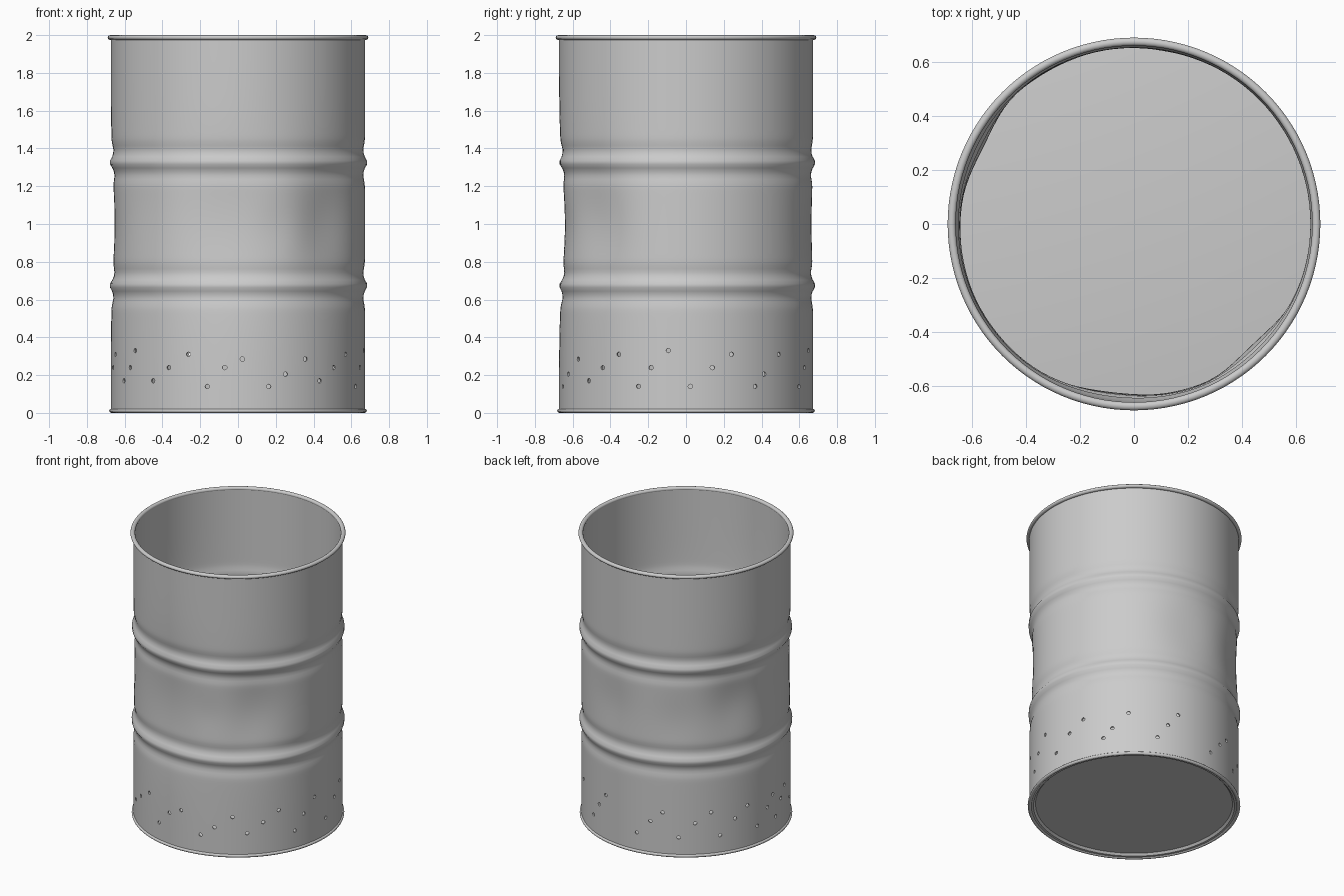
import bpy, bmesh
from math import sin, cos, exp, pi, radians
from mathutils import Vector, Matrix

if "Cube" in bpy.data.objects:
    bpy.data.objects.remove(bpy.data.objects["Cube"])

SEG = 112

# dents: azimuth, height, depth, angular spread, vertical spread
DENTS = [(-96, 1.0, .034, 24, .36), (-46, 1.0, .036, 17, .27),
         (-72, .98, .006, 9, .14), (152, 1.05, .032, 16, .24),
         (182, 1.0, .018, 24, .3), (80, 1.0, .012, 16, .2),
         (120, .95, .012, 15, .2), (-140, 1.1, .006, 14, .25)]


def dent(az, z):
    d = 0
    for a, h, depth, sa, sz in DENTS:
        da = (az - a + 180) % 360 - 180
        d += depth * exp(-(da / sa) ** 2 - ((z - h) / sz) ** 2)
    return d * max(0, min(1, z / .35)) * max(0, min(1, (2 - z) / .25))


def wall_radius(z):
    r = .672
    for zr in (.675, 1.325):
        r += .014 * exp(-((z - zr) / .024) ** 2)
        r -= .009 * exp(-((z - zr - .065) / .035) ** 2)
        r -= .009 * exp(-((z - zr + .065) / .035) ** 2)
    return r


def finish(ob, angle=35):
    ob.data.polygons.foreach_set("use_smooth", [True] * len(ob.data.polygons))
    ob.data.set_sharp_from_angle(angle=radians(angle))


def lathe(name, profile, dented=False, caps=False):
    """Spin a closed (r, z) loop; with caps, the open profile's ends are filled."""
    bm = bmesh.new()
    rings = []
    for r, z in profile:
        ring = []
        for i in range(SEG):
            a = 2 * pi * i / SEG
            q = r - (dent(360 * i / SEG, z) if dented else 0)
            ring.append(bm.verts.new((q * cos(a), q * sin(a), z)))
        rings.append(ring)
    n = len(rings)
    for k in range(n - 1 if caps else n):
        a, b = rings[k], rings[(k + 1) % n]
        for i in range(SEG):
            j = (i + 1) % SEG
            bm.faces.new((a[i], a[j], b[j], b[i]))
    if caps:
        bm.faces.new(rings[0])
        bm.faces.new(rings[-1])
    bmesh.ops.recalc_face_normals(bm, faces=bm.faces)
    me = bpy.data.meshes.new(name)
    bm.to_mesh(me)
    bm.free()
    ob = bpy.data.objects.new(name, me)
    bpy.context.collection.objects.link(ob)
    finish(ob)
    return ob


# barrel wall: thin dented shell with two rolled ribs
zs = [.012 + 1.976 * i / 100 for i in range(101)]
outer = [(wall_radius(z), z) for z in zs]
inner = [(wall_radius(z) - .01, z) for z in reversed(zs)]
wall = lathe("barrel_wall", outer + inner, dented=True)

# vent holes: rising groups of three around the base
LOW = [2, 33, 63, 97, 121, 144, 168, 184, 206, 228, 256, 284, 310, 338]
MID = [12, 38, 69, 105, 130, 153, 176, 190, 212, 237, 264, 292, 319, 344]
TOP = [21, 47, 75, 112, 139, 161, 181, 195, 216, 247, 272, 302, 328, 352]
bm = bmesh.new()
for k in range(14):
    for az, z in ((LOW[k], .14 + .03 * (k in (8, 9, 12))),
                  (MID[k], .24 - .035 * (k in (1, 11))),
                  (TOP[k], .31 + .02 * (k in (2, 8, 13)) - .025 * (k in (10, 11)))):
        d = Vector((cos(radians(az)), sin(radians(az)), 0))
        m = Matrix.Translation(d * .665 + Vector((0, 0, z)))
        m = m @ d.to_track_quat('Z', 'Y').to_matrix().to_4x4()
        bmesh.ops.create_cone(bm, cap_ends=True, segments=12, radius1=.012,
                              radius2=.012, depth=.12, matrix=m)
me = bpy.data.meshes.new("hole_cutter")
bm.to_mesh(me)
bm.free()
cutter = bpy.data.objects.new("hole_cutter", me)
bpy.context.collection.objects.link(cutter)
cutter.hide_render = True
mod = wall.modifiers.new("holes", 'BOOLEAN')
mod.operation = 'DIFFERENCE'
mod.solver = 'EXACT'
mod.object = cutter
bpy.context.view_layer.objects.active = wall
bpy.ops.object.modifier_apply(modifier=mod.name)
bpy.data.objects.remove(cutter)
finish(wall)


# rolled rims at top and bottom
def rim(name, r, z, w, h):
    lathe(name, [(r + w * cos(2 * pi * i / 12), z + h * sin(2 * pi * i / 12))
                 for i in range(12)])


rim("top_rim", .675, 1.987, .015, .013)
rim("bottom_rim", .670, .011, .012, .011)

# floor pan, slightly recessed inside the bottom rim
lathe("floor", [(.632, .022), (.645, .008), (.668, .006), (.668, .03), (.645, .034)],
      caps=True)
